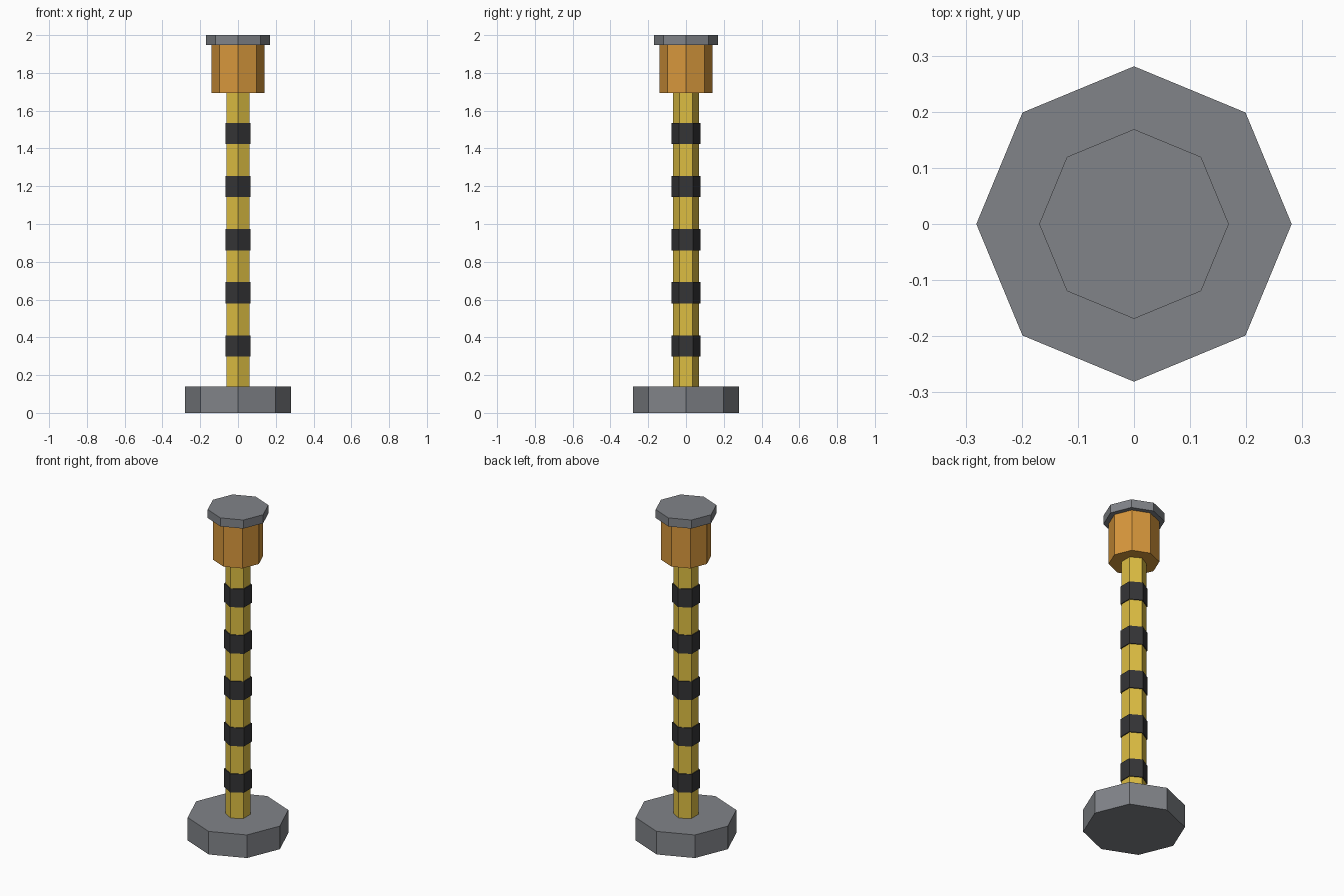
import bpy

if "Cube" in bpy.data.objects:
    bpy.data.objects.remove(bpy.data.objects["Cube"])


def material(name, rgb):
    m = bpy.data.materials.new(name)
    m.diffuse_color = (*rgb, 1.0)
    m.use_nodes = True
    m.node_tree.nodes["Principled BSDF"].inputs["Base Color"].default_value = m.diffuse_color
    return m


GREY = material("steel grey", (0.22, 0.23, 0.25))
YELLOW = material("warning yellow", (0.72, 0.51, 0.055))
ORANGE = material("lamp orange", (0.68, 0.31, 0.045))
BLACK = material("stripe black", (0.035, 0.035, 0.037))


def prism(name, sides, radius, z0, z1, mat):
    """Upright flat-shaded prism with a corner on the y axis."""
    bpy.ops.mesh.primitive_cylinder_add(
        vertices=sides, radius=radius, depth=z1 - z0,
        location=(0, 0, (z0 + z1) / 2))
    ob = bpy.context.object
    ob.name = name
    ob.data.materials.append(mat)
    return ob


# Foot and pole
prism("base", 8, 0.281, 0.0, 0.14, GREY)
prism("pole", 6, 0.07, 0.14, 1.693, YELLOW)

# Raised dark bands, evenly spaced up the pole
for i in range(5):
    z = 0.355 + i * 0.281
    prism(f"band_{i + 1}", 6, 0.076, z - 0.056, z + 0.056, BLACK)

# Lamp housing and its lid
prism("lamp", 8, 0.14, 1.693, 1.948, ORANGE)
prism("lid", 8, 0.169, 1.948, 2.0, GREY)
